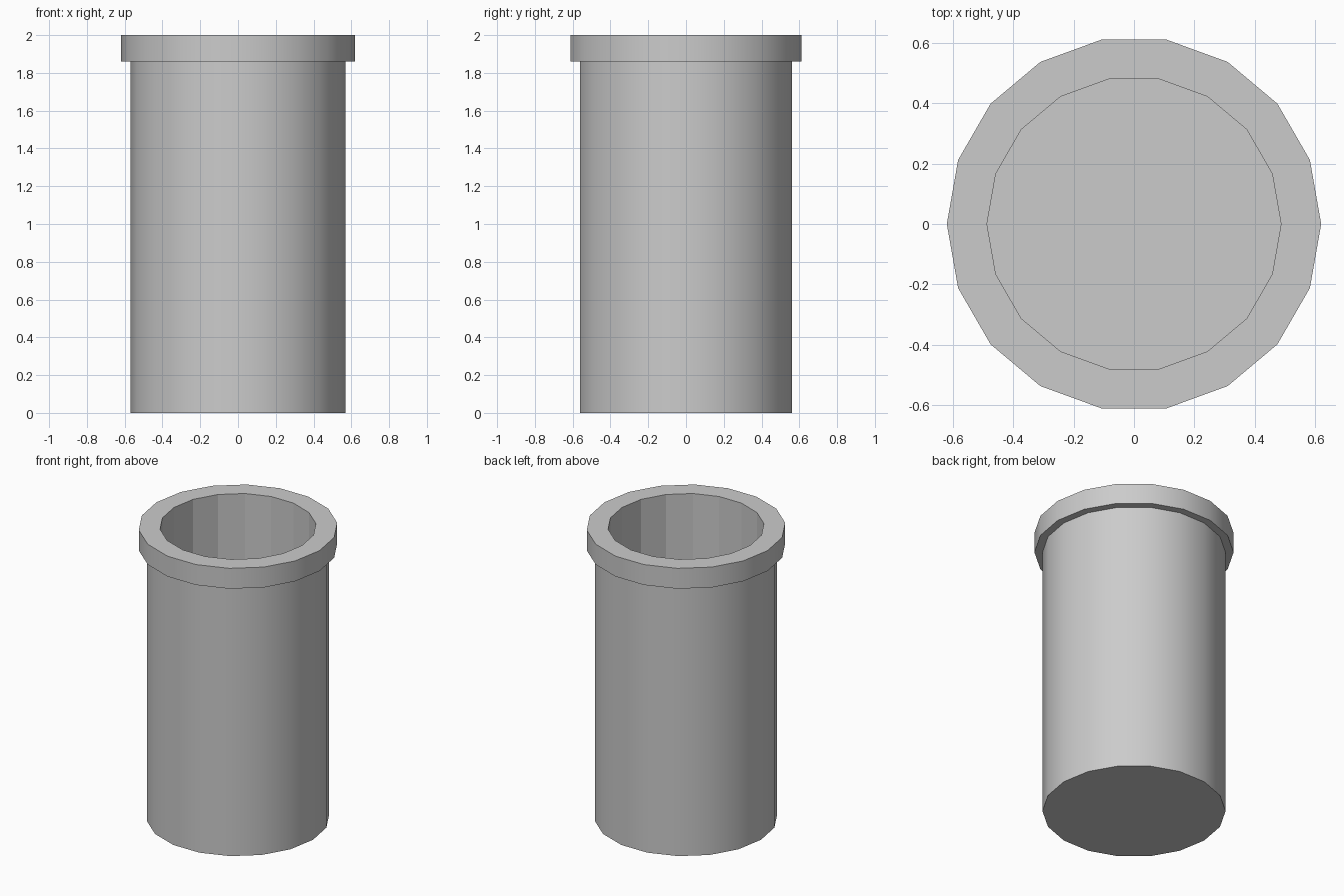
import bpy, math

if "Cube" in bpy.data.objects:
    bpy.data.objects.remove(bpy.data.objects["Cube"])

SIDES = 18

# Profile (radius, height): outer wall, rim, then down the inside to the floor
profile = [(0.57, 0.0), (0.57, 1.86), (0.62, 1.86), (0.62, 2.0),
           (0.487, 2.0), (0.487, 0.08)]
INNER_BAND = 4

verts = [(r * math.cos(2 * math.pi * i / SIDES),
          r * math.sin(2 * math.pi * i / SIDES), z)
         for r, z in profile for i in range(SIDES)]

faces = []
for k in range(len(profile) - 1):
    for i in range(SIDES):
        j = (i + 1) % SIDES
        a, b = k * SIDES, (k + 1) * SIDES
        faces.append((a + i, a + j, b + j, b + i))

# Underside and inside floor
faces.append(tuple(reversed(range(SIDES))))
last = (len(profile) - 1) * SIDES
faces.append(tuple(range(last, last + SIDES)))

mesh = bpy.data.meshes.new("rimmed_cup")
mesh.from_pydata(verts, [], faces)
mesh.update()
cup = bpy.data.objects.new("rimmed_cup", mesh)
bpy.context.collection.objects.link(cup)
bpy.context.view_layer.objects.active = cup
cup.select_set(True)
bpy.ops.object.shade_smooth_by_angle(angle=math.radians(30))

# Inside wall stays faceted
for p in mesh.polygons[INNER_BAND * SIDES:]:
    p.use_smooth = False
